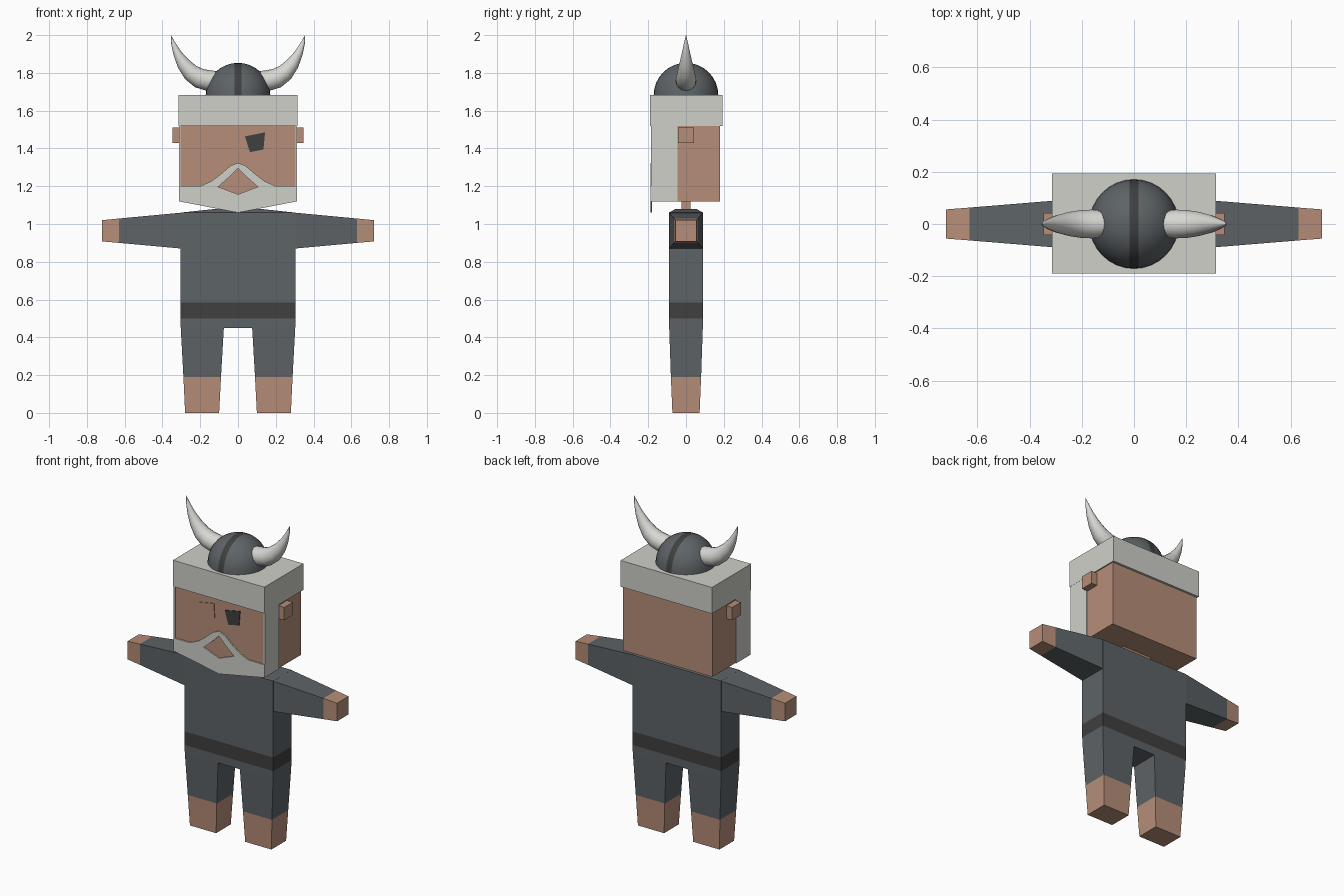
import bpy, bmesh, math
from mathutils import Vector

old = bpy.data.objects.get("Cube")
if old:
    bpy.data.objects.remove(old, do_unlink=True)


def material(name, r, g, b):
    m = bpy.data.materials.new(name)
    m.use_nodes = True
    m.diffuse_color = (r, g, b, 1)
    m.node_tree.nodes["Principled BSDF"].inputs["Base Color"].default_value = (r, g, b, 1)
    return m


SKIN = material("skin", 0.47, 0.27, 0.19)
HAIR = material("grey hair", 0.62, 0.63, 0.58)
CLOTH = material("slate cloth", 0.11, 0.125, 0.135)
DARK = material("charcoal", 0.05, 0.05, 0.05)
HORN = material("horn ivory", 0.68, 0.68, 0.65)


def finish(bm, name, mats, smooth=False, mirror=False):
    bmesh.ops.recalc_face_normals(bm, faces=bm.faces)
    me = bpy.data.meshes.new(name)
    bm.to_mesh(me)
    bm.free()
    for m in mats:
        me.materials.append(m)
    ob = bpy.data.objects.new(name, me)
    bpy.context.collection.objects.link(ob)
    if smooth:
        bpy.ops.object.select_all(action='DESELECT')
        ob.select_set(True)
        bpy.context.view_layer.objects.active = ob
        bpy.ops.object.shade_smooth_by_angle(angle=math.radians(40))
    if mirror:
        ob.modifiers.new("Mirror", 'MIRROR')
    return ob


def loft(name, rings, mats, bands=None, **kw):
    """Skin a list of point rings; bands gives the material slot per segment."""
    bm = bmesh.new()
    loops = [[bm.verts.new(p) for p in ring] for ring in rings]
    n = len(loops[0])
    bands = bands or [0] * (len(loops) - 1)
    for a, b, slot in zip(loops, loops[1:], bands):
        for i in range(n):
            j = (i + 1) % n
            bm.faces.new((a[i], a[j], b[j], b[i])).material_index = slot
    bm.faces.new(loops[0]).material_index = bands[0]
    bm.faces.new(loops[-1]).material_index = bands[-1]
    return finish(bm, name, mats, **kw)


def level(z, x0, x1, y0, y1):
    return [(x0, y0, z), (x1, y0, z), (x1, y1, z), (x0, y1, z)]


def box(name, x0, x1, y0, y1, z0, z1, mat, **kw):
    return loft(name, [level(z, x0, x1, y0, y1) for z in (z0, z1)], [mat], **kw)


def plate(name, outline, y0, y1, mat, **kw):
    return loft(name, [[(x, y, z) for x, z in outline] for y in (y0, y1)], [mat], **kw)


# Torso with belt and sloped shoulders
torso = [(0.45, 0.303, 0.089), (0.5, 0.305, 0.09), (0.585, 0.305, 0.09),
         (0.87, 0.305, 0.09), (1.06, 0.305, 0.09), (1.08, 0.12, 0.055)]
loft("torso", [level(z, -x, x, -y, y) for z, x, y in torso], [CLOTH, DARK],
     [0, 1, 0, 0, 0])

# Tapered arms with bare hands
arm = [(0.3, 0.09, 0.87, 1.06), (0.63, 0.063, 0.9, 1.029), (0.72, 0.056, 0.908, 1.02)]
loft("arms", [[(x, -y, lo), (x, y, lo), (x, y, hi), (x, -y, hi)] for x, y, lo, hi in arm],
     [CLOTH, SKIN], [0, 1], mirror=True)

# Tapered legs with bare feet
leg = [(0, 0.1, 0.28, 0.072), (0.19, 0.09, 0.289, 0.08), (0.45, 0.075, 0.303, 0.089)]
loft("legs", [level(z, a, b, -y, y) for z, a, b, y in leg], [SKIN, CLOTH], [0, 1],
     mirror=True)

# Head, neck and ears
box("neck", -0.1, 0.1, -0.025, 0.025, 1.07, 1.13, SKIN)
box("head", -0.307, 0.307, -0.18, 0.18, 1.12, 1.53, SKIN)
box("ears", 0.3, 0.347, -0.042, 0.042, 1.43, 1.51, SKIN, mirror=True)

# Hair cap, sideburns and beard with an open mouth
box("hair_cap", -0.314, 0.314, -0.19, 0.194, 1.52, 1.683, HAIR)
box("sideburns", 0.305, 0.313, -0.184, -0.045, 1.12, 1.522, HAIR, mirror=True)
beard = [(0, 1.06), (0.313, 1.12), (0.313, 1.2), (0.2, 1.2), (0.14, 1.227), (0.09, 1.265),
         (0.04, 1.308), (0, 1.324), (0, 1.295), (0.045, 1.25), (0.105, 1.197), (0, 1.157)]
plate("beard", beard, -0.188, -0.18, HAIR, mirror=True)

# Eyes: one open, one closed
plate("left_eye", [(0.037, 1.464), (0.143, 1.485), (0.135, 1.395), (0.063, 1.38)],
      -0.184, -0.179, DARK)
plate("right_eye", [(-0.153, 1.464), (-0.037, 1.485), (-0.032, 1.395), (-0.111, 1.38)],
      -0.184, -0.179, SKIN)

# Domed helmet with a dark centre stripe
STRIPE = 0.018
bm = bmesh.new()
bmesh.ops.create_uvsphere(bm, u_segments=32, v_segments=16, radius=0.171)


def cut(co, no, clear=False):
    bmesh.ops.bisect_plane(bm, geom=bm.verts[:] + bm.edges[:] + bm.faces[:], dist=1e-5,
                           plane_co=co, plane_no=no, clear_inner=clear)


cut((0, 0, 0), (0, 0, 1), True)
for side in (-STRIPE, STRIPE):
    cut((side, 0, 0), (1, 0, 0))
for f in bm.faces:
    f.material_index = int(abs(f.calc_center_median().x) < STRIPE)
bmesh.ops.translate(bm, verts=bm.verts, vec=(0, 0, 1.682))
finish(bm, "helmet", [CLOTH, DARK], smooth=True)

# Curved horns: round sections swept along a rising path
path = [(0.1, 1.757, 0.05), (0.16, 1.76, 0.055), (0.205, 1.772, 0.053),
        (0.25, 1.802, 0.046), (0.29, 1.85, 0.035), (0.322, 1.905, 0.022),
        (0.343, 1.957, 0.011), (0.355, 2.0, 0.0005)]
rings = []
for i, (x, z, r) in enumerate(path):
    a, b = path[max(i - 1, 0)], path[min(i + 1, len(path) - 1)]
    t = Vector((b[0] - a[0], 0, b[1] - a[1])).normalized()
    across = Vector((-t.z, 0, t.x))
    ring = []
    for k in range(16):
        ang = math.tau * k / 16
        ring.append(Vector((x, 0, z)) + r * (math.cos(ang) * across
                                             + math.sin(ang) * Vector((0, 1, 0))))
    rings.append(ring)
loft("horns", rings, [HORN], smooth=True, mirror=True)
